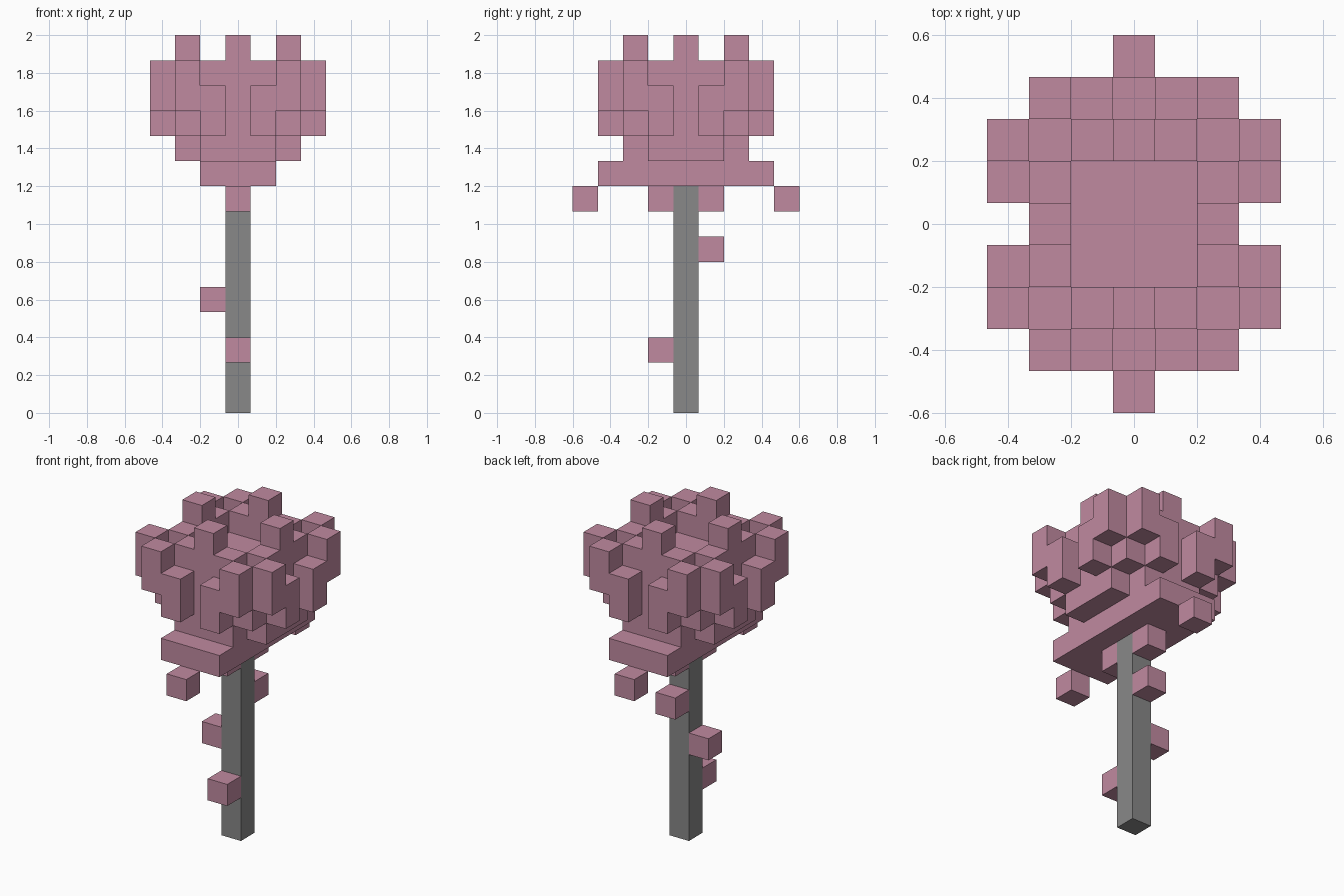
import bpy
import bmesh
from mathutils import Vector

CELL = 2 / 15

if "Cube" in bpy.data.objects:
    bpy.data.objects.remove(bpy.data.objects["Cube"], do_unlink=True)


def make_material(name, color):
    mat = bpy.data.materials.new(name)
    mat.use_nodes = True
    mat.diffuse_color = color
    mat.node_tree.nodes["Principled BSDF"].inputs["Base Color"].default_value = color
    return mat


def block(xs, ys, zs):
    """Set of grid cells inside inclusive ranges."""
    return {(x, y, z) for x in range(xs[0], xs[1] + 1)
            for y in range(ys[0], ys[1] + 1)
            for z in range(zs[0], zs[1] + 1)}


def build(name, cells, mat):
    """Join cells into one shell, keeping only the exposed faces."""
    bm = bmesh.new()
    for cell in sorted(cells):
        for axis in range(3):
            for sign in (-1, 1):
                n = Vector((0, 0, 0))
                n[axis] = sign
                near = tuple(int(c + d) for c, d in zip(cell, n))
                if near in cells:
                    continue
                u = Vector((0, 0, 0))
                u[(axis + 1) % 3] = 1
                v = n.cross(u)
                mid = Vector(cell) + Vector((0, 0, 0.5)) + n / 2
                corners = [mid + (a * u + b * v) / 2
                           for a, b in ((-1, -1), (1, -1), (1, 1), (-1, 1))]
                bm.faces.new([bm.verts.new(c * CELL) for c in corners])
    bmesh.ops.remove_doubles(bm, verts=bm.verts, dist=CELL / 100)
    # Merge coplanar squares into large flat faces
    bmesh.ops.dissolve_limit(bm, angle_limit=0.01, verts=bm.verts, edges=bm.edges)
    mesh = bpy.data.meshes.new(name)
    bm.to_mesh(mesh)
    bm.free()
    mesh.materials.append(mat)
    obj = bpy.data.objects.new(name, mesh)
    bpy.context.collection.objects.link(obj)
    return obj


pink = make_material("dusty pink", (0.527, 0.254, 0.352, 1))
gray = make_material("stem gray", (0.246, 0.246, 0.246, 1))

# Stem
build("stem", block((0, 0), (0, 0), (0, 8)), gray)

# Base plate and stepped cup of the crown
crown = block((-1, 1), (-3, 3), (9, 9))
crown |= block((-2, 2), (-1, 1), (10, 10)) | block((-1, 1), (-2, 2), (10, 10))
crown |= block((-2, 2), (-2, 2), (11, 12))

# Rim, tips and outer petals, repeated on all four sides
for s in (-1, 1):
    rim = block((-1, 1), (2 * s, 2 * s), (13, 13))
    rim |= block((0, 0), (2 * s, 2 * s), (14, 14))
    for t in (-1, 1):
        rim |= block((t, t), (3 * s, 3 * s), (11, 12))
        rim |= block((2 * t, 2 * t), (3 * s, 3 * s), (12, 13))
    crown |= rim | {(y, x, z) for x, y, z in rim}
build("crown", crown, pink)

# Loose buds under the crown and along the stem
buds = {"front_low_bud": (0, -1, 2), "right_bud": (-1, 0, 4), "back_bud": (0, 1, 6)}
for side, s in (("front", -1), ("back", 1)):
    buds[side + "_upper_bud"] = (0, s, 8)
    buds[side + "_hanging_bud"] = (0, 4 * s, 8)
for name, cell in buds.items():
    build(name, {cell}, pink)
